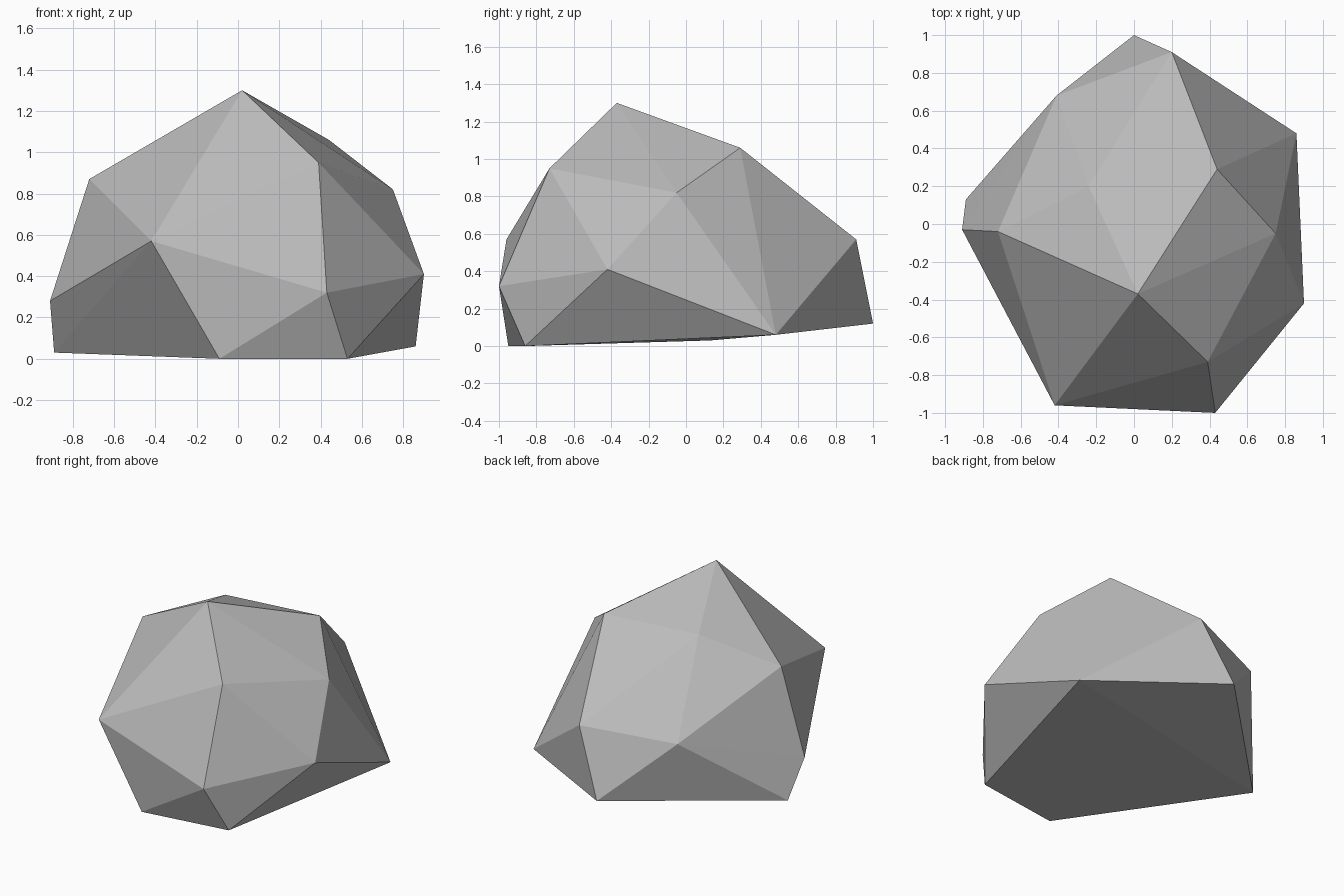
import bpy
import bmesh

default_cube = bpy.data.objects.get("Cube")
if default_cube:
    bpy.data.objects.remove(default_cube, do_unlink=True)


def make_material(name, colour):
    material = bpy.data.materials.new(name)
    material.use_nodes = True
    material.diffuse_color = colour
    shader = material.node_tree.nodes["Principled BSDF"]
    shader.inputs["Base Color"].default_value = colour
    shader.inputs["Roughness"].default_value = 0.9
    return material


def make_boulder(name, corners, material):
    """Wrap the corner points in a faceted convex skin."""
    bm = bmesh.new()
    for corner in corners:
        bm.verts.new(corner)
    bmesh.ops.convex_hull(bm, input=bm.verts[:])
    # Drop any point that did not end up on the skin
    loose = [vert for vert in bm.verts if not vert.link_faces]
    bmesh.ops.delete(bm, geom=loose, context="VERTS")
    bmesh.ops.recalc_face_normals(bm, faces=bm.faces[:])
    mesh = bpy.data.meshes.new(name)
    bm.to_mesh(mesh)
    bm.free()
    mesh.materials.append(material)
    boulder = bpy.data.objects.new(name, mesh)
    bpy.context.scene.collection.objects.link(boulder)
    return boulder


# Peak and upper shoulders
crown = [
    (0.02, -0.37, 1.30), (0.44, 0.29, 1.06), (-0.24, 0.2, 1.06),
    (0.39, -0.73, 0.95), (-0.72, -0.04, 0.87), (0.75, -0.05, 0.82),
]
# Widest ring of corners
waist = [
    (-0.42, -0.96, 0.57), (0.43, -1, 0.32), (0.9, -0.42, 0.41),
    (0.2, 0.91, 0.57), (-0.41, 0.68, 0.51), (-0.91, -0.03, 0.28),
]
# Slightly tilted underside
base = [
    (-0.09, -0.95, 0), (0.53, -0.86, 0), (0.86, 0.48, 0.06),
    (0, 1, 0.12), (-0.89, 0.13, 0.03),
]

stone_grey = make_material("stone_grey", (0.5, 0.5, 0.5, 1))
make_boulder("boulder", crown + waist + base, stone_grey)
